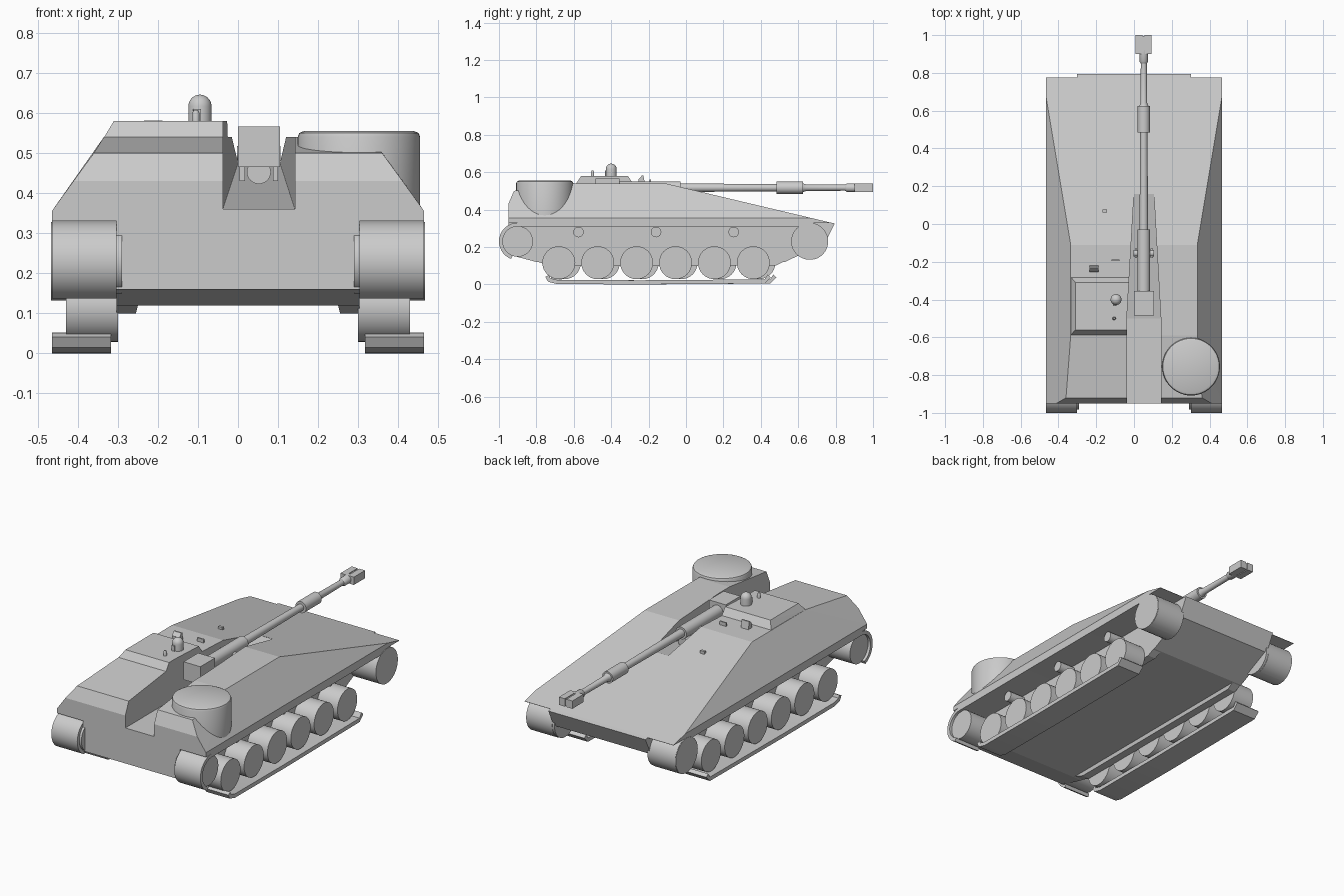
import bpy, bmesh, math
from mathutils import Vector, Matrix

if "Cube" in bpy.data.objects:
    bpy.data.objects.remove(bpy.data.objects["Cube"])


def finish(name, bm, smooth=False):
    bmesh.ops.recalc_face_normals(bm, faces=bm.faces)
    me = bpy.data.meshes.new(name)
    bm.to_mesh(me)
    bm.free()
    ob = bpy.data.objects.new(name, me)
    bpy.context.collection.objects.link(ob)
    if smooth:
        bpy.ops.object.select_all(action='DESELECT')
        bpy.context.view_layer.objects.active = ob
        ob.select_set(True)
        bpy.ops.object.shade_smooth_by_angle(angle=math.radians(35))
    return ob


def solid(name, pts):
    """Convex solid through the given corner points."""
    bm = bmesh.new()
    for p in pts:
        bm.verts.new(p)
    res = bmesh.ops.convex_hull(bm, input=bm.verts)
    loose = [v for v in bm.verts if not v.link_faces]
    bmesh.ops.delete(bm, geom=loose, context='VERTS')
    bmesh.ops.dissolve_limit(bm, angle_limit=0.01, verts=bm.verts, edges=bm.edges)
    return finish(name, bm)


def box(name, x, y, z):
    return solid(name, [(a, b, c) for a in x for b in y for c in z])


def lathe(name, profile, origin, axis='Z', n=32):
    """Revolve (distance along axis, radius) pairs; flat caps at both ends."""
    bm = bmesh.new()
    turn = {'Z': Matrix(), 'Y': Matrix.Rotation(-math.pi / 2, 4, 'X'),
            'X': Matrix.Rotation(math.pi / 2, 4, 'Y')}[axis]
    rings = []
    for t, r in profile:
        rings.append([bm.verts.new(turn @ Vector((r * math.cos(2 * math.pi * i / n),
                      r * math.sin(2 * math.pi * i / n), t)) + Vector(origin)) for i in range(n)])
    for a, b in zip(rings, rings[1:]):
        for i in range(n):
            bm.faces.new((a[i], a[(i + 1) % n], b[(i + 1) % n], b[i]))
    bm.faces.new(rings[0][::-1])
    bm.faces.new(rings[-1])
    return finish(name, bm, True)


def wheel(name, s, x0, x1, y, z, r):
    a, b = sorted((s * x0, s * x1))
    lathe(name, [(a, r), (b, r)], (0, y, z), 'X')


def strip(name, path, x0, x1, thick):
    """Track band: a (y, z) path, widened along x and given thickness."""
    bm = bmesh.new()
    rows = []
    for i, p in enumerate(path):
        a, b = Vector(path[max(i - 1, 0)]), Vector(path[min(i + 1, len(path) - 1)])
        d = (b - a).normalized() * thick / 2
        rows.append([bm.verts.new((x, p[0] - k * d.y, p[1] + k * d.x))
                     for x, k in ((x0, 1), (x1, 1), (x1, -1), (x0, -1))])
    for a, b in zip(rows, rows[1:]):
        for i in range(4):
            bm.faces.new((a[i], a[(i + 1) % 4], b[(i + 1) % 4], b[i]))
    bm.faces.new(rows[0])
    bm.faces.new(rows[-1])
    return finish(name, bm, True)


def both(pts):
    return [(s * x, y, z) for x, y, z in pts for s in (-1, 1)]


# Upper hull with sloped sides and long front plate
hull = solid('upper_hull', both([
    (.465, -.95, .33), (.465, -.95, .355), (.411, -.95, .43), (.36, -.92, .50),
    (.335, -.59, .54), (.335, -.11, .54), (.465, .67, .355),
    (.465, .775, .330), (.465, .775, .3285)]))

# Raised crew roof on the left
roof = solid('crew_roof', [(x, y, z) for x, y, z in (
    (-.337, -.59, .535), (-.031, -.59, .535), (-.31, -.56, .58), (-.031, -.56, .58),
    (-.31, -.31, .58), (-.018, -.31, .58), (-.335, -.28, .535), (-.016, -.28, .535))])

# Gun trough cutter: open at the back, narrowing and rising to the front
bm = bmesh.new()
sec = [(-1.1, -.038, .142, .36), (-.5, -.038, .142, .36), (.16, 0, .105, .475)]
rows = [[bm.verts.new(p) for p in ((a, y, z), (b, y, z), (b, y, .7), (a, y, .7))]
        for y, a, b, z in sec]
for p, q in zip(rows, rows[1:]):
    for i in range(4):
        bm.faces.new((p[i], p[(i + 1) % 4], q[(i + 1) % 4], q[i]))
bm.faces.new(rows[0])
bm.faces.new(rows[-1])
cutter = finish('trough_cutter', bm)
cutter.hide_render = True
cutter.display_type = 'WIRE'
for ob in (hull, roof):
    mod = ob.modifiers.new('trough', 'BOOLEAN')
    mod.object, mod.operation, mod.solver = cutter, 'DIFFERENCE', 'EXACT'
    bpy.context.view_layer.objects.active = ob
    bpy.ops.object.modifier_apply(modifier='trough')
bpy.data.objects.remove(cutter)

# Lower hull between the tracks, with belly rails
solid('lower_hull', both([(.303, y, z) for y, z in (
    (-.95, .35), (-.95, .16), (-.80, .12), (.53, .12), (.745, .225), (.795, .326), (.67, .352))]))
for s in (-1, 1):
    solid('belly_rail', [(s * x, y, z) for x, y, z in (
        (.303, -.73, .10), (.255, -.73, .10), (.303, .48, .10), (.255, .48, .10),
        (.303, -.85, .14), (.245, -.85, .14), (.303, .56, .14), (.245, .56, .14))])

# Running gear; the left side sits slightly further forward
for s in (-1, 1):
    off = .03 if s < 0 else 0
    for i in range(6):
        wheel('road_wheel', s, .30, .43, -.68 + .208 * i + off, .116, .088)
    for y in (-.575, -.16, .255):
        wheel('return_roller', s, .29, .40, y, .28, .028)
    wheel('drive_wheel', s, .29, .45, -.90, .23, .082)
    wheel('idler_wheel', s, .29, .467, .66, .23, .098)
    x0, x1 = sorted((s * .303, s * .465))
    arc = lambda c, a0, a1: [(c + .09 * math.cos(math.radians(a0 + (a1 - a0) * i / 16)),
                              .23 + .09 * math.sin(math.radians(a0 + (a1 - a0) * i / 16)))
                             for i in range(17)]
    strip('upper_track', arc(-.90, 250, 90) + arc(.66, 90, -75), x0, x1, .02)
    x0, x1 = sorted((s * .317, s * .465))
    strip('ground_track', [(y + off, z) for y, z in (
        (-.742, .045), (-.732, .024), (-.69, .013), (-.25, .011), (.42, .016), (.445, .045))],
        x0, x1, .022)

# Round bin at the rear right
lathe('round_bin', [(.34, .153), (.54, .153), (.55, .149), (.555, .138)], (.302, -.755, 0), 'Z', 48)

# Gun: breech, recoil cylinder, stepped barrel, muzzle brake, trunnions
gx, gz = .052, .517
box('breech', (0, .105), (-.485, -.355), (.465, .566))
lathe('recoil_cylinder', [(-.45, .03), (-.05, .03)], (gx, 0, .453), 'Y')
lathe('barrel', [(-.36, .034), (-.03, .034), (-.03, .023), (.485, .019), (.485, .033), (.625, .033),
                 (.625, .024), (.64, .018), (.85, .016), (.86, .023), (.92, .023)], (gx, 0, gz), 'Y')
for a, b in ((.009, .046), (.056, .093)):
    box('muzzle_brake_cheek', (a, b), (.90, 1.0), (gz - .022, gz + .022))
box('muzzle_brake_core', (.03, .07), (.91, .995), (gz - .018, gz + .018))
for s in (-1, 1):
    lathe('trunnion', [(-.012, .018), (.012, .018)], (gx + s * .042, -.155, .50), 'X', 20)
    box('trunnion_bracket', (gx + s * .035, gx + s * .048), (-.18, -.13), (.43, .51))

# Domed sight on the crew roof
dome = [(.57, .029), (.617, .029)] + [(.617 + .029 * math.sin(a), .029 * math.cos(a))
                                      for a in (.3, .6, .9, 1.2, 1.5)]
lathe('sight_dome', dome, (-.095, -.40, 0))
box('sight_window', (-.112, -.092), (-.434, -.40), (.575, .61))

# Small roof fittings
lathe('roof_stud', [(.57, .009), (.60, .009), (.608, .005)], (-.105, -.50, 0), 'Z', 16)
solid('periscope', [(x, y, z) for x in (-.235, -.188) for y, z in (
    (-.253, .53), (-.218, .53), (-.253, .562), (-.236, .582), (-.228, .582))])
box('sight_plate', (-.12, -.078), (-.195, -.187), (.53, .56))
box('lamp_block', (-.168, -.142), (.062, .076), (.485, .512))
